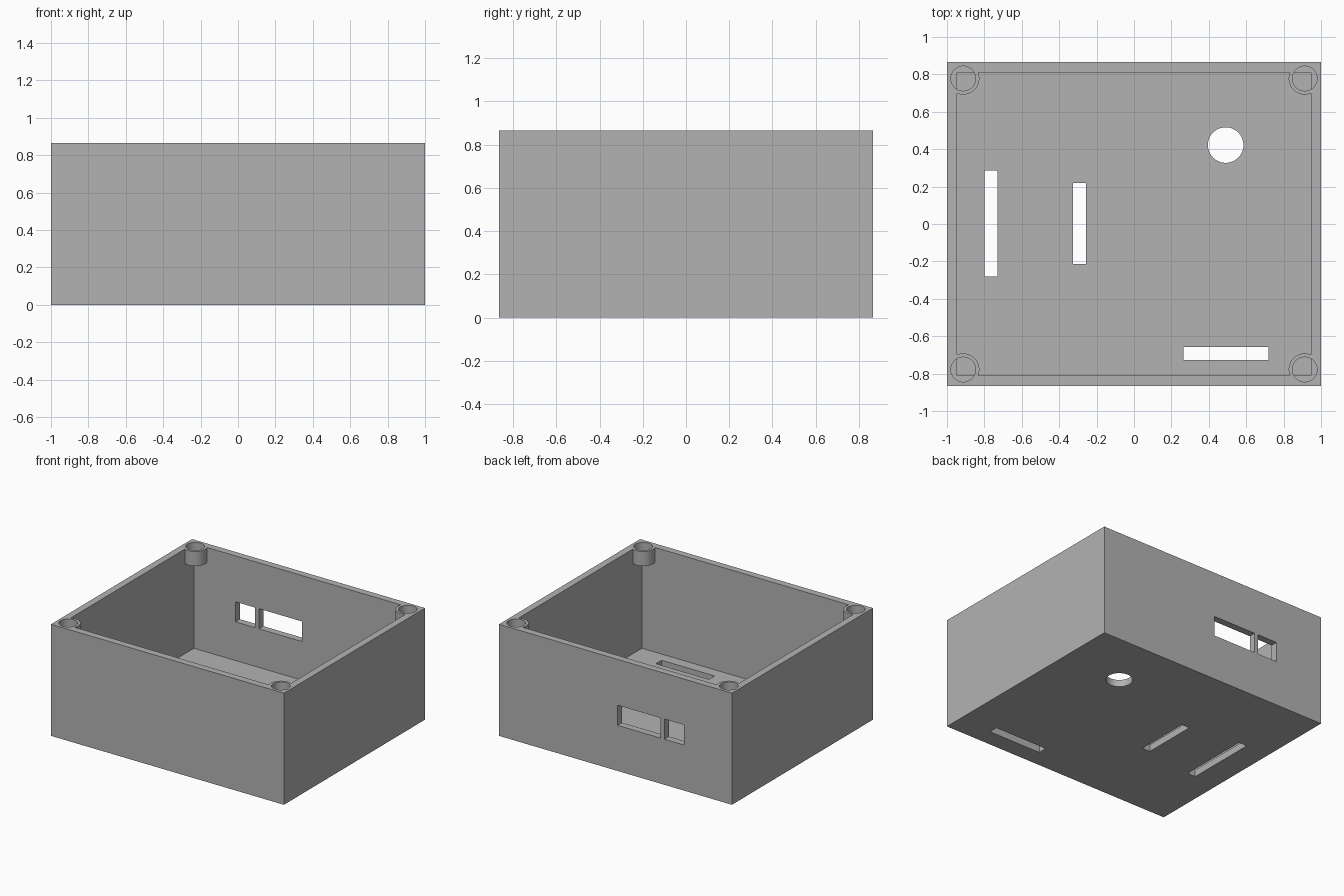
import bpy
import bmesh
from mathutils import Matrix, Vector

if "Cube" in bpy.data.objects:
    bpy.data.objects.remove(bpy.data.objects["Cube"], do_unlink=True)

W, D, H = 1.0, 0.865, 0.866      # half width, half depth, height
T = 0.054                        # wall and floor thickness
BOSS_H = 0.113

grey = bpy.data.materials.new("plain grey")
grey.use_nodes = True
colour = (0.45, 0.45, 0.45, 1)
grey.diffuse_color = colour
grey.node_tree.nodes["Principled BSDF"].inputs["Base Color"].default_value = colour


def finish(name, bm):
    mesh = bpy.data.meshes.new(name)
    bm.to_mesh(mesh)
    bm.free()
    mesh.materials.append(grey)
    obj = bpy.data.objects.new(name, mesh)
    bpy.context.collection.objects.link(obj)
    return obj


def box(name, x, y, z):
    """Box from (low, high) ranges on each axis."""
    bm = bmesh.new()
    size = Vector([r[1] - r[0] for r in (x, y, z)])
    centre = Vector([(r[0] + r[1]) / 2 for r in (x, y, z)])
    bmesh.ops.create_cube(bm, size=1, matrix=Matrix.Translation(centre) @ Matrix.Diagonal(size).to_4x4())
    return finish(name, bm)


def cylinder(name, x, y, z, radius):
    bm = bmesh.new()
    bmesh.ops.create_cone(bm, cap_ends=True, segments=64, radius1=radius, radius2=radius,
                          depth=z[1] - z[0], matrix=Matrix.Translation((x, y, sum(z) / 2)))
    return finish(name, bm)


def combine(target, tool, operation):
    """Apply a boolean and discard the tool."""
    tool.hide_render = True
    mod = target.modifiers.new(operation.lower(), "BOOLEAN")
    mod.operation = operation
    mod.solver = "EXACT"
    mod.object = tool
    bpy.context.view_layer.objects.active = target
    bpy.ops.object.modifier_apply(modifier=mod.name)
    bpy.data.objects.remove(tool, do_unlink=True)


# Open-topped shell
case = box("enclosure_case", (-W, W), (-D, D), (0, H))
combine(case, box("cavity", (T - W, W - T), (T - D, D - T), (T, H + 0.1)), "DIFFERENCE")

# Corner bosses with holes
for sx in (-1, 1):
    for sy in (-1, 1):
        x, y = sx * 0.913, sy * 0.778
        combine(case, cylinder("boss", x, y, (H - BOSS_H, H), 0.086), "UNION")
        combine(case, cylinder("boss_hole", x, y, (H - BOSS_H - 0.002, H + 0.1), 0.066), "DIFFERENCE")

# Floor slots
through = (-0.1, T + 0.1)
for x, y in (((-0.80, -0.73), (-0.28, 0.285)),
             ((-0.325, -0.257), (-0.214, 0.22)),
             ((0.264, 0.718), (-0.727, -0.657))):
    combine(case, box("floor_slot", x, y, through), "DIFFERENCE")

# Round floor opening
combine(case, cylinder("floor_hole", 0.49, 0.422, through, 0.095), "DIFFERENCE")

# Two ports in the back wall
for x in ((-0.59, -0.42), (-0.388, -0.018)):
    combine(case, box("back_port", x, (D - T - 0.1, D + 0.1), (0.354, 0.51)), "DIFFERENCE")

# Smooth the round parts, keep the edges crisp
bpy.ops.object.select_all(action="DESELECT")
case.select_set(True)
bpy.context.view_layer.objects.active = case
bpy.ops.object.shade_smooth_by_angle()
